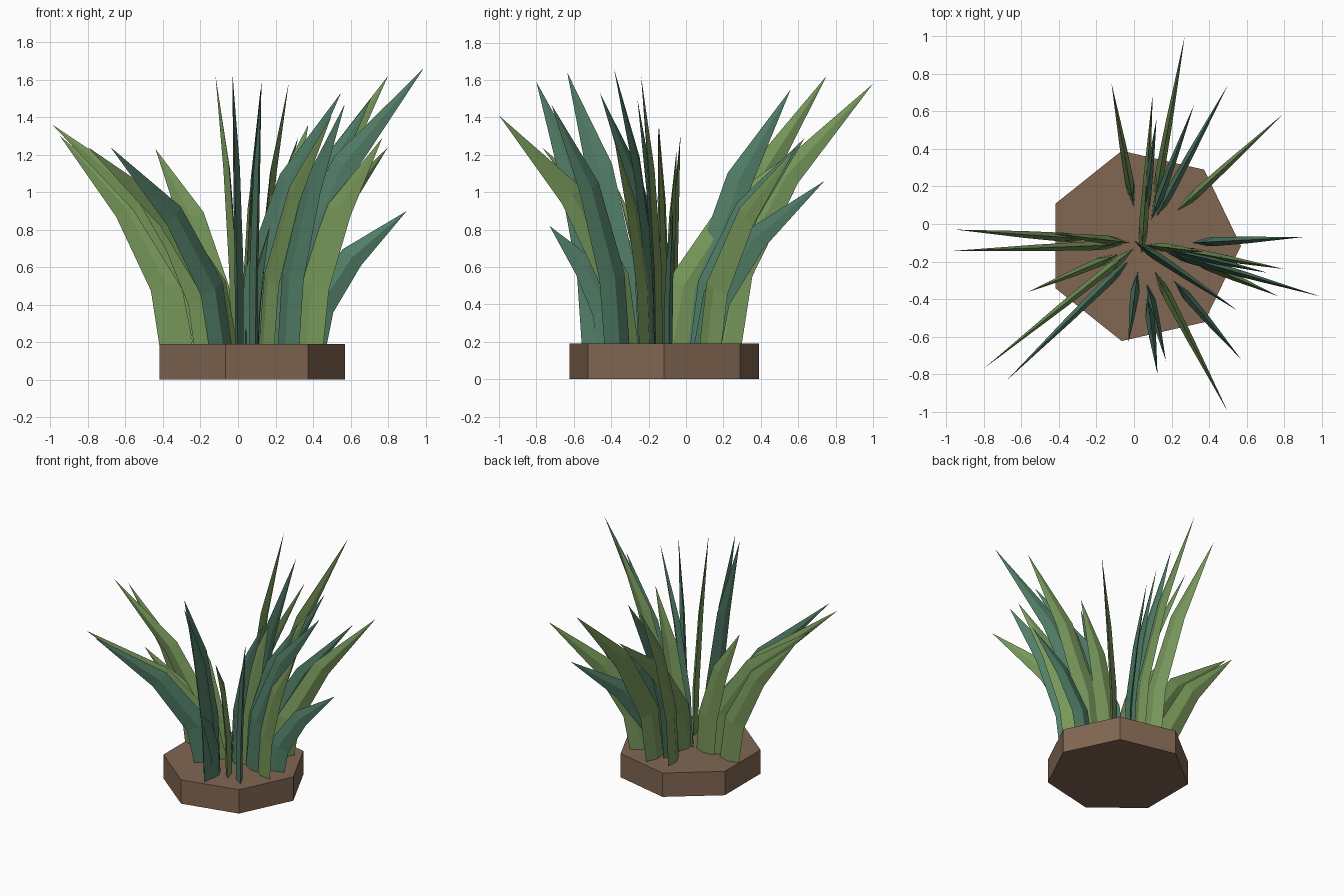
import bpy, bmesh, math
from mathutils import Vector

if "Cube" in bpy.data.objects:
    bpy.data.objects.remove(bpy.data.objects["Cube"])


def material(name, color):
    m = bpy.data.materials.new(name)
    m.diffuse_color = (*color, 1)
    m.use_nodes = True
    m.node_tree.nodes["Principled BSDF"].inputs["Base Color"].default_value = m.diffuse_color
    return m


brown = material("soil_brown", (0.22, 0.135, 0.085))
green = material("leaf_green", (0.19, 0.32, 0.105))
teal = material("leaf_teal", (0.085, 0.215, 0.14))

GROUND = 0.19

# Seven-sided soil base
bpy.ops.mesh.primitive_cylinder_add(vertices=7, radius=0.52, depth=GROUND,
                                    location=(0.05, -0.117, GROUND / 2))
base = bpy.context.object
base.name = "soil_base"
base.data.materials.append(brown)
# put a corner on the +x side
for v in base.data.vertices:
    a = math.atan2(v.co.y, v.co.x) - math.pi / 2
    v.co.x, v.co.y = 0.52 * math.cos(a), 0.52 * math.sin(a)


def blade(name, tip, inner, mat):
    """Arching leaf: thin diamond sections swept outwards, ending in a point."""
    tip = Vector(tip)
    start = Vector((*inner, GROUND))
    out = Vector((tip.x - start.x, tip.y - start.y, 0)).normalized()
    side = Vector((-out.y, out.x, 0))
    height = tip.z - GROUND
    size = 0.75 + 0.25 * min(1, height / 1.1)
    root = start + out * 0.09 * size
    reach = (tip - root).dot(out)
    bm = bmesh.new()
    rings = []
    for t, half, thick in ((-0.015, 0.088, 0.022), (0.28, 0.09, 0.024), (0.65, 0.072, 0.018)):
        c = root + out * reach * t * t + Vector((0, 0, height * t))
        n = (out * height - Vector((0, 0, 2 * reach * max(t, 0)))).normalized()
        offsets = (n * half * size, side * thick, -n * half * size, -side * thick)
        rings.append([bm.verts.new(c + o) for o in offsets])
    point = bm.verts.new(tip)
    bm.faces.new(rings[0])
    for i in range(4):
        j = (i + 1) % 4
        for a, b in zip(rings, rings[1:]):
            bm.faces.new((a[i], a[j], b[j], b[i]))
        bm.faces.new((rings[-1][i], rings[-1][j], point))
    bmesh.ops.recalc_face_normals(bm, faces=bm.faces)
    me = bpy.data.meshes.new(name)
    bm.to_mesh(me)
    bm.free()
    me.materials.append(mat)
    bpy.context.collection.objects.link(bpy.data.objects.new(name, me))


# Leaves: tip position, inner foot position
green_leaves = [
    ((0.27, 1.00, 1.58), (0.11, 0.12)),
    ((-0.12, 0.75, 1.62), (0.00, 0.09)),
    ((0.10, 0.70, 1.30), (0.04, -0.16)),
    ((0.80, 0.59, 1.24), (0.23, 0.07)),
    ((-0.99, -0.145, 1.36), (-0.06, -0.11)),
    ((-0.95, -0.03, 1.30), (-0.24, -0.08)),
    ((-0.44, -0.05, 1.23), (-0.02, -0.10)),
    ((-0.80, -0.77, 1.24), (0.00, -0.13)),
    ((-0.57, -0.365, 1.02), (-0.08, -0.16)),
    ((0.50, -1.00, 1.41), (0.11, -0.25)),
    ((0.80, -0.24, 1.62), (0.19, -0.13)),
    ((0.77, -0.385, 1.29), (0.29, -0.18)),
    ((0.375, -0.15, 1.36), (0.05, -0.11)),
]
teal_leaves = [
    ((0.50, 0.74, 1.06), (0.12, 0.04)),
    ((0.32, 0.635, 1.29), (0.09, 0.02)),
    ((0.12, 0.56, 1.55), (0.05, 0.00)),
    ((0.90, -0.07, 0.90), (0.31, -0.10)),
    ((0.99, -0.385, 1.66), (0.17, -0.15)),
    ((0.71, -0.26, 1.50), (0.15, -0.13)),
    ((0.55, -0.46, 1.53), (0.00, -0.09)),
    ((0.57, -0.72, 1.47), (0.21, -0.30)),
    ((0.125, -0.80, 1.59), (0.07, -0.38)),
    ((0.17, -0.73, 0.82), (0.07, -0.32)),
    ((-0.03, -0.635, 1.64), (0.02, -0.25)),
    ((-0.68, -0.835, 1.24), (-0.03, -0.20)),
]
for label, leaves, mat in (("green", green_leaves, green), ("teal", teal_leaves, teal)):
    for k, (tip, inner) in enumerate(leaves, 1):
        blade(f"{label}_leaf_{k}", tip, inner, mat)
